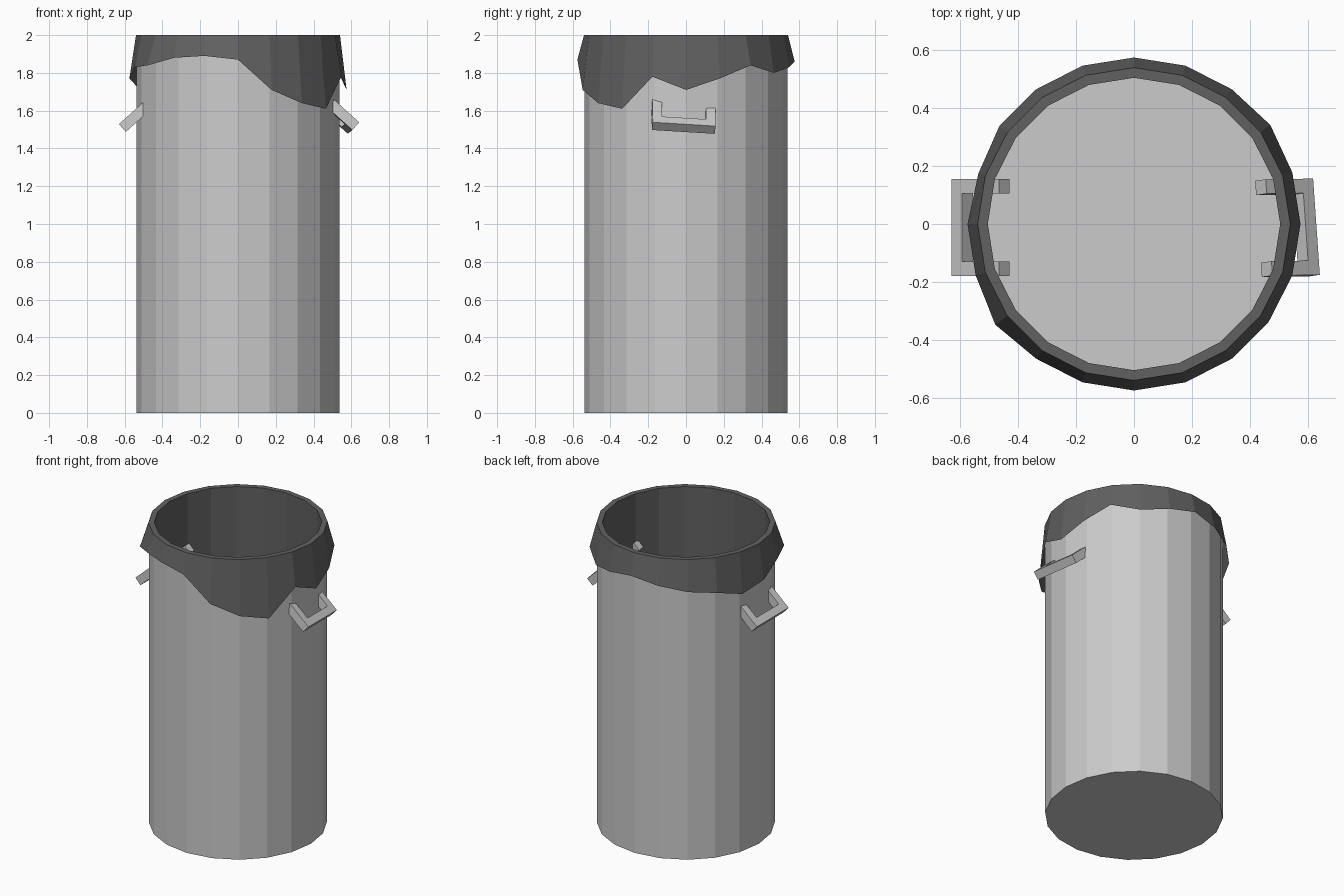
import bpy, bmesh, math
from mathutils import Matrix, Vector

if "Cube" in bpy.data.objects:
    bpy.data.objects.remove(bpy.data.objects["Cube"])

SIDES = 20


def finish(name, bm, color=None):
    bmesh.ops.recalc_face_normals(bm, faces=bm.faces[:])
    me = bpy.data.meshes.new(name)
    bm.to_mesh(me)
    bm.free()
    ob = bpy.data.objects.new(name, me)
    bpy.context.collection.objects.link(ob)
    if color:
        mat = bpy.data.materials.new(name + "_colour")
        mat.diffuse_color = color
        mat.use_nodes = True
        mat.node_tree.nodes["Principled BSDF"].inputs["Base Color"].default_value = mat.diffuse_color
        me.materials.append(mat)
    return ob


def ring(bm, radius, heights):
    """Ring of SIDES vertices; radius and heights may be lists."""
    out = []
    for i in range(SIDES):
        a = 2 * math.pi * i / SIDES
        r = radius[i] if isinstance(radius, list) else radius
        z = heights[i] if isinstance(heights, list) else heights
        out.append(bm.verts.new((r * math.cos(a), r * math.sin(a), z)))
    return out


def bridge(bm, a, b):
    for i in range(SIDES):
        j = (i + 1) % SIDES
        bm.faces.new((a[i], a[j], b[j], b[i]))


# Can: outer wall, underside and inner floor
bm = bmesh.new()
low, high = ring(bm, 0.537, 0), ring(bm, 0.537, 1.99)
bridge(bm, low, high)
bm.faces.new(low)
finish("can_body", bm)
bm = bmesh.new()
bm.faces.new(ring(bm, 0.505, 0.03))
finish("can_floor", bm)

# Bag liner: inner wall, flat rim and ragged flared hem
hem_z = [1.71, 1.77, 1.84, 1.80, 1.83, 1.86, 1.83, 1.80, 1.78, 1.73,
         1.77, 1.83, 1.84, 1.88, 1.89, 1.87, 1.71, 1.64, 1.61, 1.78]
hem_r = [0.575] * SIDES
hem_r[12], hem_r[2], hem_r[9] = 0.592, 0.582, 0.565
bm = bmesh.new()
rings = [ring(bm, 0.505, 0.03), ring(bm, 0.505, 2.0),
         ring(bm, 0.54, 2.0), ring(bm, hem_r, hem_z)]
for a, b in zip(rings, rings[1:]):
    bridge(bm, a, b)
finish("bag_liner", bm, (0.12, 0.12, 0.12, 1))


# Handles: flat U brackets sloping down and outward through the wall
def handle(name, side, yaw, roll):
    length, half, w, t = 0.22, 0.167, 0.05, 0.055
    outline = [(-length, -half), (0, -half), (0, half), (-length, half),
               (-length, half - w), (-w, half - w), (-w, w - half), (-length, w - half)]
    bm = bmesh.new()
    face = bm.faces.new([bm.verts.new((x, y, -t / 2)) for x, y in outline])
    ext = bmesh.ops.extrude_face_region(bm, geom=[face])
    bmesh.ops.translate(bm, vec=(0, 0, t),
                        verts=[v for v in ext["geom"] if isinstance(v, bmesh.types.BMVert)])
    m = (Matrix.Translation((0.612, -0.012, 1.508))
         @ Matrix.Rotation(math.radians(yaw), 4, 'Z')
         @ Matrix.Rotation(math.radians(roll), 4, 'X')
         @ Matrix.Rotation(math.radians(42), 4, 'Y'))
    bm.transform(Matrix.Diagonal((side, 1, 1, 1)) @ m)
    finish(name, bm)


handle("right_handle", 1, 4, -3.5)
handle("left_handle", -1, 0, 0)
